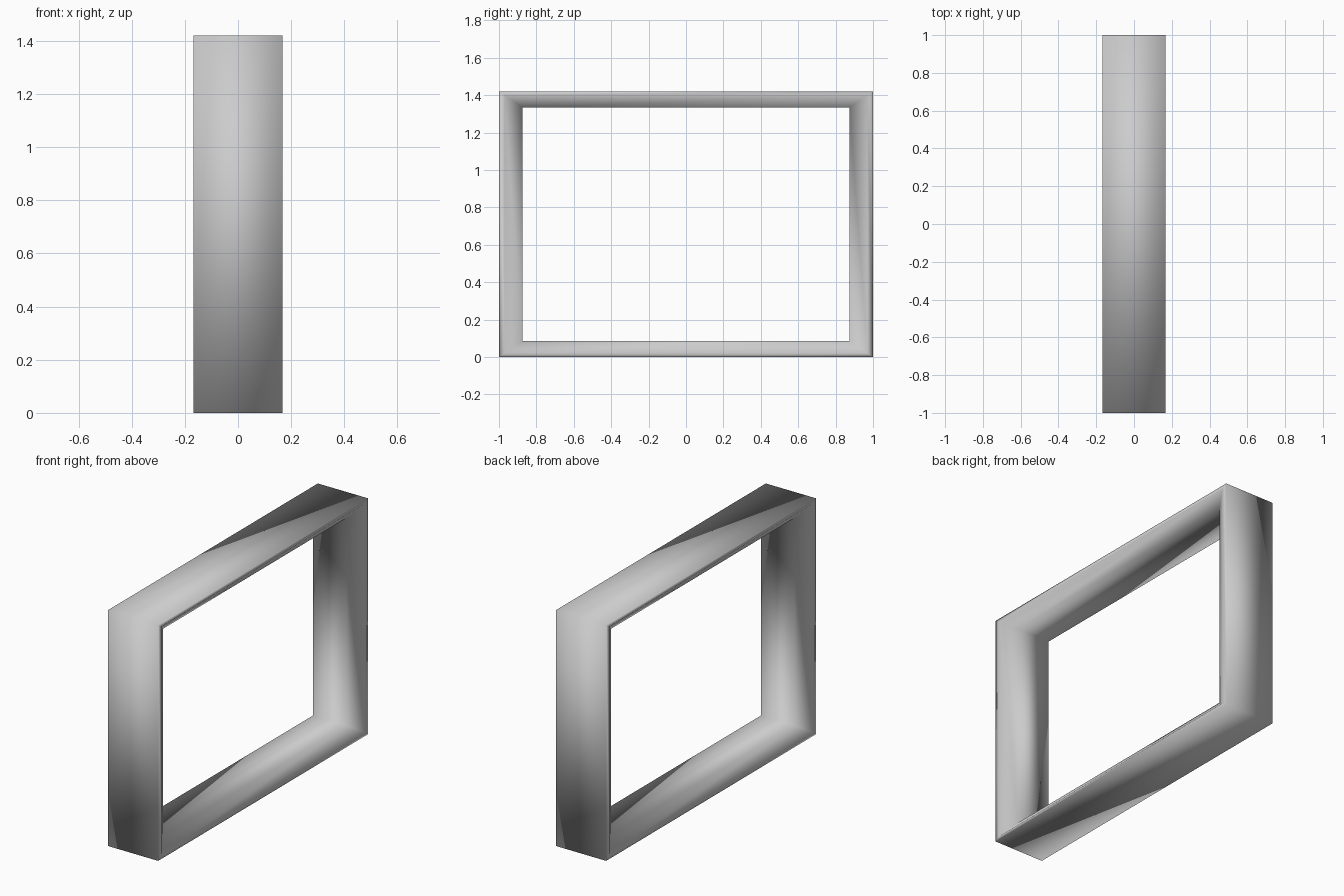
import bpy, bmesh

if "Cube" in bpy.data.objects:
    bpy.data.objects.remove(bpy.data.objects["Cube"])

# Half sizes of the outer frame: depth (x), width (y), height (z)
DEPTH, WIDTH, HEIGHT = 0.168, 1.0, 0.71

# Cross-section loop: (x, inset from the sides, inset from top and bottom)
PROFILE = [
    (-DEPTH, 0.0, 0.0), (DEPTH, 0.0, 0.0),        # outer wall
    (DEPTH, 0.03, 0.02), (0.112, 0.125, 0.085),   # thin lip, sloped reveal
    (-0.112, 0.125, 0.085), (-DEPTH, 0.03, 0.02), # inner wall, back slope
]


def rectangle(bm, x, dy, dz):
    """One rectangular ring of vertices around the opening."""
    w, h = WIDTH - dy, HEIGHT - dz
    return [bm.verts.new((x, sy * w, HEIGHT + sz * h))
            for sy, sz in ((-1, -1), (1, -1), (1, 1), (-1, 1))]


# Frame: mitred rings bridged around the closed cross-section
bm = bmesh.new()
rings = [rectangle(bm, *p) for p in PROFILE]
for i, a in enumerate(rings):
    b = rings[(i + 1) % len(rings)]
    for j in range(4):
        k = (j + 1) % 4
        bm.faces.new((a[j], a[k], b[k], b[j]))
bmesh.ops.recalc_face_normals(bm, faces=bm.faces)
for face in bm.faces:
    face.smooth = True

mesh = bpy.data.meshes.new("window_frame")
bm.to_mesh(mesh)
bm.free()
frame = bpy.data.objects.new("window_frame", mesh)
bpy.context.collection.objects.link(frame)
